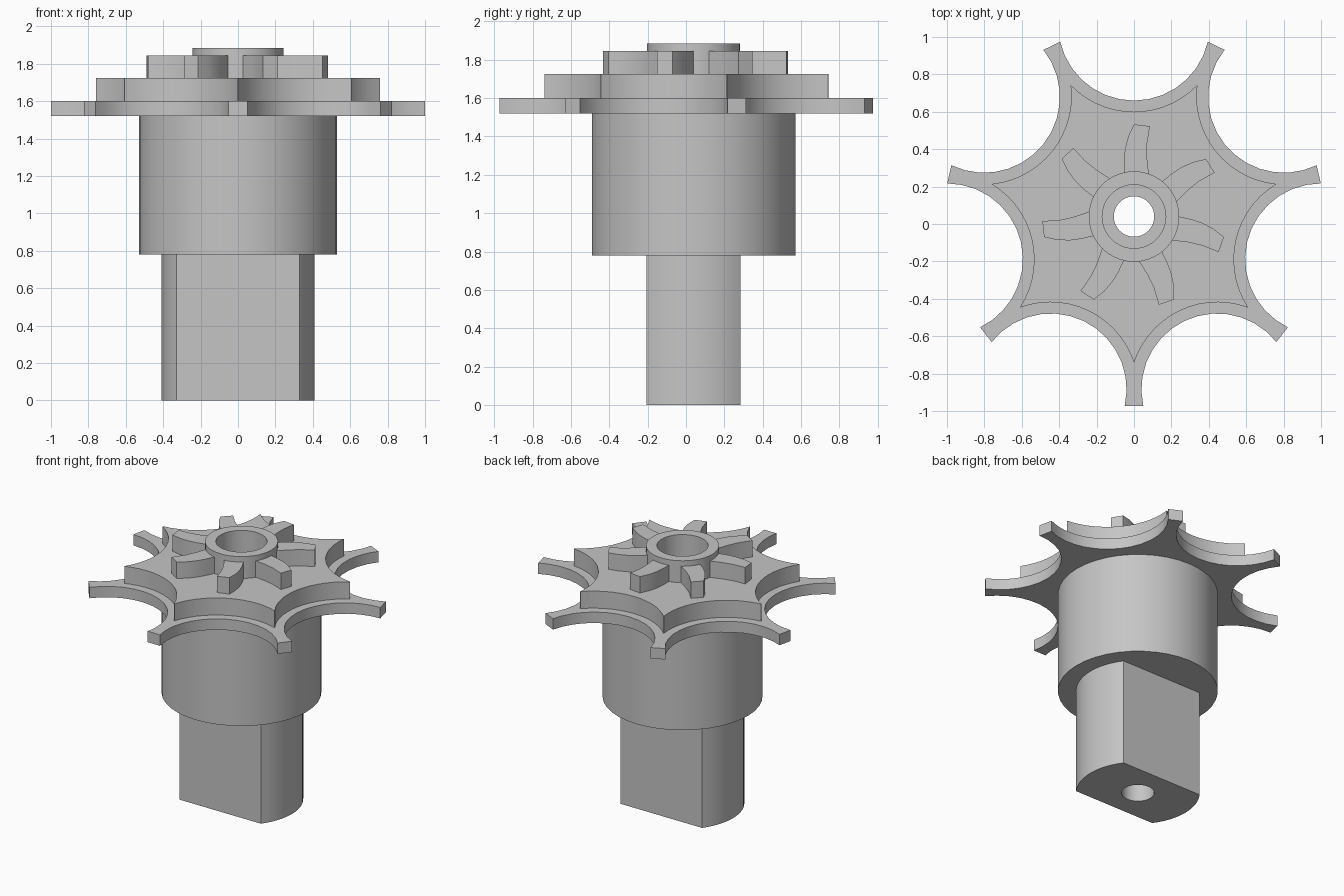
import bpy, bmesh
from math import sin, cos, pi, radians, sqrt, atan2
from mathutils import Vector, Matrix

cube = bpy.data.objects.get("Cube")
if cube:
    bpy.data.objects.remove(cube, do_unlink=True)

CENTRE_Y = 0.04
ARMS = 7
STEP = 2 * pi / ARMS

grey = bpy.data.materials.new("plain grey")
grey.use_nodes = True
colour = (0.56, 0.56, 0.56, 1)
grey.diffuse_color = colour
grey.node_tree.nodes["Principled BSDF"].inputs["Base Color"].default_value = colour


def rotated(points, angle):
    turn = Matrix.Rotation(angle, 2)
    return [turn @ Vector(p) for p in points]


def circle(radius, count=40):
    return [(radius * cos(2 * pi * i / count), radius * sin(2 * pi * i / count)) for i in range(count)]


def prism(name, profile, bottom, top):
    """Extrude a counter-clockwise outline between two heights."""
    bm = bmesh.new()
    base = bm.faces.new([bm.verts.new((p[0], p[1], bottom)) for p in profile])
    result = bmesh.ops.extrude_face_region(bm, geom=[base])
    moved = [g for g in result["geom"] if isinstance(g, bmesh.types.BMVert)]
    bmesh.ops.translate(bm, verts=moved, vec=(0, 0, top - bottom))
    bmesh.ops.recalc_face_normals(bm, faces=bm.faces)
    mesh = bpy.data.meshes.new(name)
    bm.to_mesh(mesh)
    bm.free()
    mesh.materials.append(grey)
    obj = bpy.data.objects.new(name, mesh)
    obj.location.y = CENTRE_Y
    bpy.context.collection.objects.link(obj)
    return obj


def activate(obj):
    bpy.ops.object.select_all(action="DESELECT")
    obj.select_set(True)
    bpy.context.view_layer.objects.active = obj


def bore(obj, radius, bottom, top):
    cutter = prism("bore_cutter", circle(radius), bottom, top)
    cutter.hide_render = True
    mod = obj.modifiers.new("bore", "BOOLEAN")
    mod.operation = "DIFFERENCE"
    mod.solver = "EXACT"
    mod.object = cutter
    activate(obj)
    bpy.ops.object.modifier_apply(modifier=mod.name)
    bpy.data.objects.remove(cutter, do_unlink=True)


def smooth(obj):
    activate(obj)
    bpy.ops.object.shade_smooth_by_angle(angle=radians(30))


def star(distance, radius, tip, count=14):
    """Seven-armed outline made of circular scallops, reaching out to tip."""
    # where the scallop circle ends, measured along and across the arm
    along, across = distance * cos(STEP / 2), distance * sin(STEP / 2)
    half_width = across - sqrt(radius ** 2 - (tip - along) ** 2)
    end = rotated([(tip, half_width)], -STEP / 2)[0]
    sweep = atan2(-end.y, distance - end.x)
    arc = []
    for i in range(count + 1):
        a = sweep * (2 * i / count - 1)
        arc.append((distance - radius * cos(a), radius * sin(a)))
    outline = []
    for k in range(ARMS):
        outline += rotated(arc, pi / 2 + k * STEP)
    return outline


# shaft with two flats
SHAFT_R, FLAT = 0.41, 0.245
corner = atan2(FLAT, sqrt(SHAFT_R ** 2 - FLAT ** 2))
side = [(SHAFT_R * cos(a), SHAFT_R * sin(a))
        for a in (corner * (i / 6 - 1) for i in range(13))]
shaft = prism("flatted_shaft", side + rotated(side, pi), 0, 0.78)
bore(shaft, 0.108, -0.1, 0.9)

# round body, scalloped wheel, raised tier and hub
body = prism("round_body", circle(0.53), 0.78, 1.52)
wheel = prism("scalloped_wheel", star(1.025, 0.405, 1.013), 1.52, 1.6)
tier = prism("raised_tier", star(1.03, 0.47, 0.778), 1.6, 1.725)
hub = prism("hub_ring", circle(0.242), 1.725, 1.885)
for part in (body, wheel, tier, hub):
    bore(part, 0.17, 0.7, 2)
for part in (shaft, body, wheel, tier, hub):
    smooth(part)

# seven swept blades around the hub
blade = [(-0.053, 0.22), (0.08, 0.22), (0.07, 0.31), (0.07, 0.39), (0.085, 0.483),
         (0, 0.493), (-0.03, 0.43), (-0.048, 0.364), (-0.054, 0.3)]
for k in range(ARMS):
    smooth(prism(f"blade_{k + 1}", rotated(blade, k * STEP), 1.725, 1.845))
